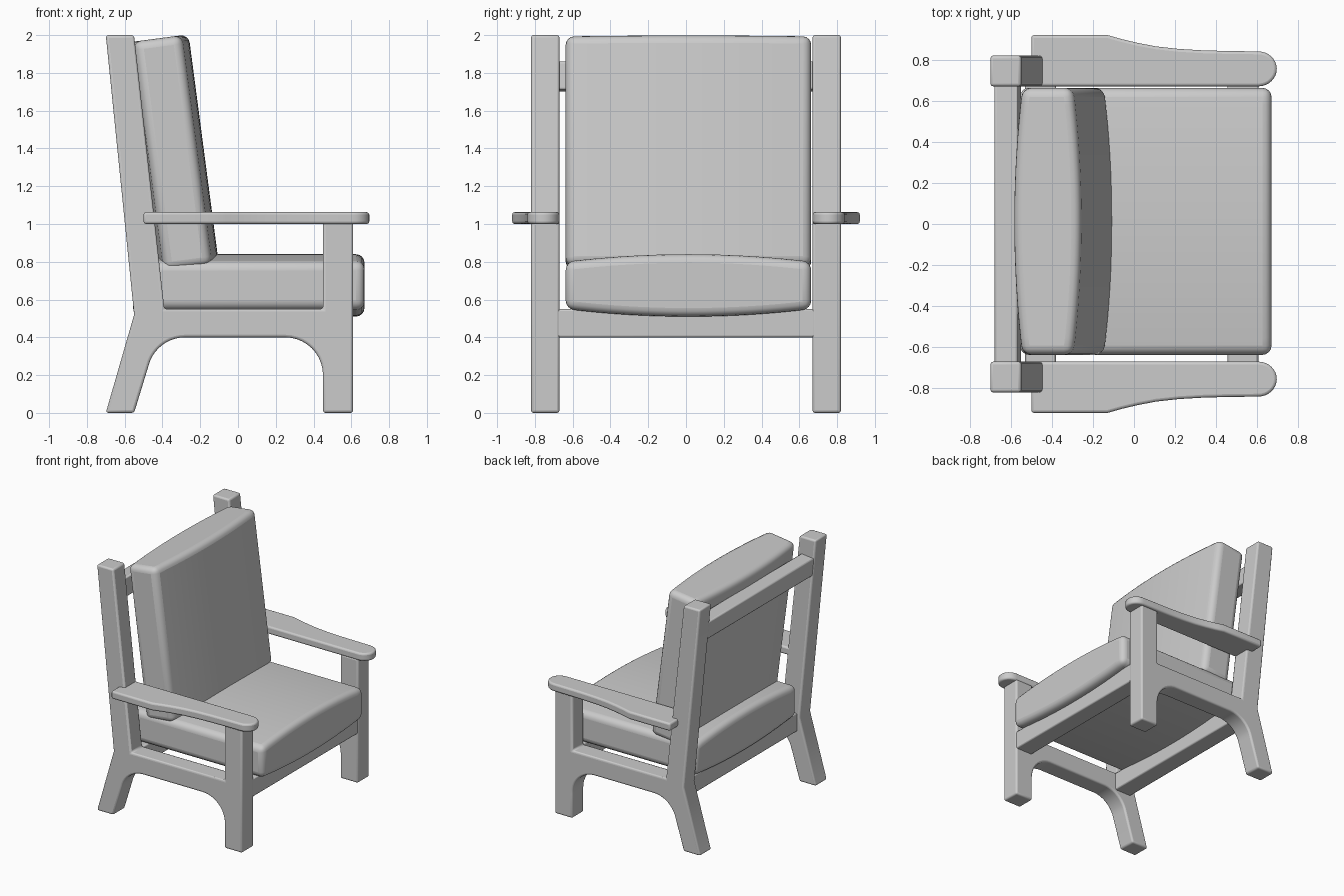
import bpy, bmesh, math
from mathutils import Vector

if "Cube" in bpy.data.objects:
    bpy.data.objects.remove(bpy.data.objects["Cube"])

TILT = math.radians(6.2)


def finish(ob, bevel, segments, mirror=False):
    """Rounded edges, optional mirrored twin, smooth shading."""
    b = ob.modifiers.new("Bevel", 'BEVEL')
    b.width, b.segments = bevel, segments
    b.limit_method, b.angle_limit = 'ANGLE', math.radians(35)
    if mirror:
        ob.modifiers.new("Mirror", 'MIRROR').use_axis = (False, True, False)
    bpy.ops.object.select_all(action='DESELECT')
    ob.select_set(True)
    bpy.context.view_layer.objects.active = ob
    bpy.ops.object.shade_smooth_by_angle(angle=math.radians(35))
    return ob


def prism(name, outline, direction, bevel, segments=3, mirror=False):
    """Extrude a closed 3D outline along a direction."""
    bm = bmesh.new()
    face = bm.faces.new([bm.verts.new(p) for p in outline])
    ext = bmesh.ops.extrude_face_region(bm, geom=[face])
    bmesh.ops.translate(bm, vec=Vector(direction),
                        verts=[v for v in ext["geom"] if isinstance(v, bmesh.types.BMVert)])
    bmesh.ops.recalc_face_normals(bm, faces=bm.faces)
    me = bpy.data.meshes.new(name)
    bm.to_mesh(me)
    bm.free()
    ob = bpy.data.objects.new(name, me)
    bpy.context.collection.objects.link(ob)
    return finish(ob, bevel, segments, mirror)


def arc(cx, cy, rx, ry, a0, a1, n=10):
    """Points of an elliptical arc, angles in degrees."""
    return [(cx + rx * math.cos(math.radians(a0 + (a1 - a0) * i / n)),
             cy + ry * math.sin(math.radians(a0 + (a1 - a0) * i / n))) for i in range(n + 1)]


def rail(name, x, z, dx, dz, tilt=0):
    """Cross rail between the two side frames."""
    c, s = math.cos(tilt), math.sin(tilt)
    corners = [(-dx, -dz), (dx, -dz), (dx, dz), (-dx, dz)]
    pts = [(x + (u * c - v * s) / 2, -0.69, z + (u * s + v * c) / 2) for u, v in corners]
    return prism(name, pts, (0, 1.38, 0), 0.01, 2)


def cushion(name, x, z, angle):
    """Pillow-like slab, bulging across its width."""
    w, length, edge, bulge, n = 0.65, 1.225, 0.125, 0.04, 16
    top = []
    for i in range(n + 1):
        t = -1 + 2 * i / n
        top.append((w * t, edge + bulge * (1 - t * t)))
    section = top + [(y, -h) for y, h in reversed(top)]
    ob = prism(name, [(-length / 2, y, h) for y, h in section], (length, 0, 0), 0.045, 4)
    ob.location = (x, 0.013, z)
    ob.rotation_euler = (0, angle, 0)
    return ob


# Side frames: raked back leg and upright, rail and front leg in one profile
profile = [(-0.70, 0), (-0.55, 0)]
profile += arc(-0.28, 0.20, 0.20, 0.20, 166, 90)
profile += arc(0.25, 0.20, 0.20, 0.20, 90, 0)
profile += [(0.45, 0), (0.61, 0), (0.61, 1.01), (0.45, 1.01), (0.45, 0.55),
            (-0.39, 0.55), (-0.55, 2.0), (-0.70, 2.0), (-0.55, 0.52)]
prism("side_frames", [(x, -0.82, z) for x, z in profile], (0, 0.15, 0), 0.014, 3, True)

# Armrests: wide at the back, swept in to a rounded front end
arm = [(-0.50, 0.67), (-0.50, 0.92), (-0.13, 0.92), (-0.06, 0.90), (0.02, 0.881),
       (0.11, 0.864), (0.22, 0.852), (0.34, 0.845), (0.46, 0.842)]
arm += arc(0.605, 0.755, 0.09, 0.085, 90, -90, 16)
prism("armrests", [(x, -y, 1.0) for x, y in arm], (0, 0, 0.063), 0.014, 3, True)

# Cross rails
rail("front_rail", 0.53, 0.475, 0.15, 0.15)
rail("lower_back_rail", -0.455, 0.475, 0.15, 0.15)
rail("top_back_rail", -0.615, 1.78, 0.115, 0.15, TILT)

# Cushions
cushion("seat_cushion", 0.057, 0.675, 0)
cushion("back_cushion", -0.345, 1.375, math.radians(-90 - 7.5) + math.pi)
